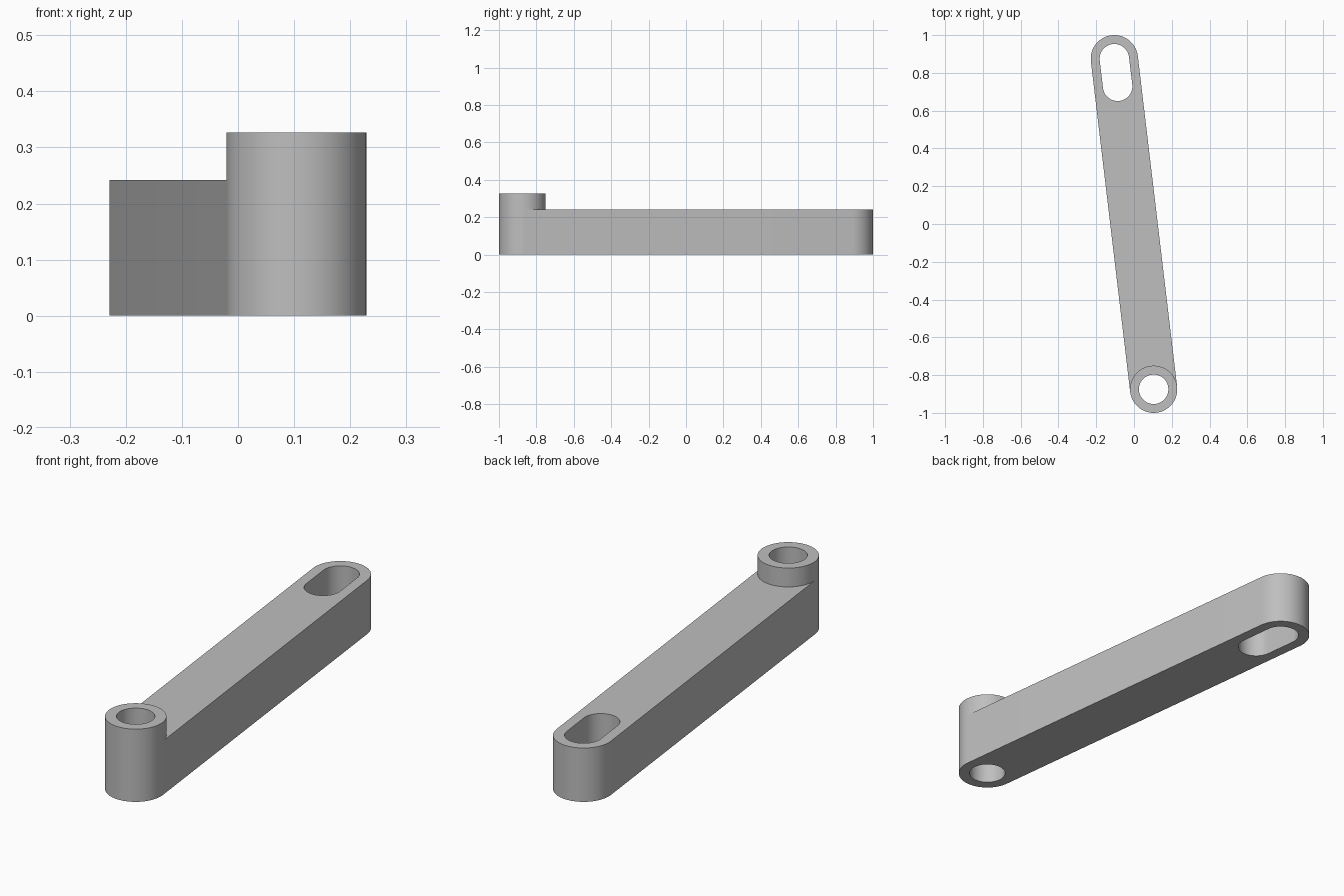
import bpy, bmesh
from math import cos, sin, pi
from mathutils import Vector

if "Cube" in bpy.data.objects:
    bpy.data.objects.remove(bpy.data.objects["Cube"], do_unlink=True)

grey = bpy.data.materials.new("plain grey")
grey.use_nodes = True
colour = (0.52, 0.52, 0.52, 1)
grey.diffuse_color = colour
grey.node_tree.nodes["Principled BSDF"].inputs["Base Color"].default_value = colour

PIVOT = Vector((0.104, -0.875))
FAR = Vector((-0.104, 0.875))
AXIS = (FAR - PIVOT).normalized()
OUTER, INNER = 0.125, 0.078
BAR_TOP, BOSS_TOP = 0.242, 0.327
STEPS = 40


def arc(centre, radius, start):
    """Half circle, start measured from the bar's sideways direction."""
    side = Vector((AXIS.y, -AXIS.x))
    angles = [start + pi * i / STEPS for i in range(STEPS + 1)]
    return [centre + radius * (cos(a) * side + sin(a) * AXIS) for a in angles]


def slot(near, far, radius):
    return arc(far, radius, 0) + arc(near, radius, pi)


def circle(centre, radius):
    return arc(centre, radius, 0)[:-1] + arc(centre, radius, pi)[:-1]


def plate(name, loops, bottom, top):
    """Solid plate from an outline followed by its hole outlines."""
    bm = bmesh.new()
    edges = []
    for loop in loops:
        verts = [bm.verts.new((p.x, p.y, bottom)) for p in loop]
        edges += [bm.edges.new((v, verts[i - 1])) for i, v in enumerate(verts)]
    base = bmesh.ops.triangle_fill(bm, edges=edges, use_beauty=True)
    faces = [f for f in base["geom"] if isinstance(f, bmesh.types.BMFace)]
    raised = bmesh.ops.extrude_face_region(bm, geom=faces, use_keep_orig=True)
    verts = [v for v in raised["geom"] if isinstance(v, bmesh.types.BMVert)]
    bmesh.ops.translate(bm, vec=(0, 0, top - bottom), verts=verts)
    bmesh.ops.recalc_face_normals(bm, faces=bm.faces[:])
    mesh = bpy.data.meshes.new(name)
    bm.to_mesh(mesh)
    bm.free()
    mesh.materials.append(grey)
    obj = bpy.data.objects.new(name, mesh)
    bpy.context.collection.objects.link(obj)
    bpy.ops.object.select_all(action="DESELECT")
    obj.select_set(True)
    bpy.context.view_layer.objects.active = obj
    bpy.ops.object.shade_smooth_by_angle(angle=pi / 6)
    return obj


# Long bar with a round pivot hole and an elongated slot
pivot_hole = circle(PIVOT, INNER)
slot_hole = slot(FAR - 0.147 * AXIS, FAR, INNER)
plate("link_bar", [slot(PIVOT, FAR, OUTER), pivot_hole, slot_hole], 0, BAR_TOP)

# Raised collar around the pivot hole
plate("pivot_boss", [circle(PIVOT, OUTER), pivot_hole], BAR_TOP, BOSS_TOP)
